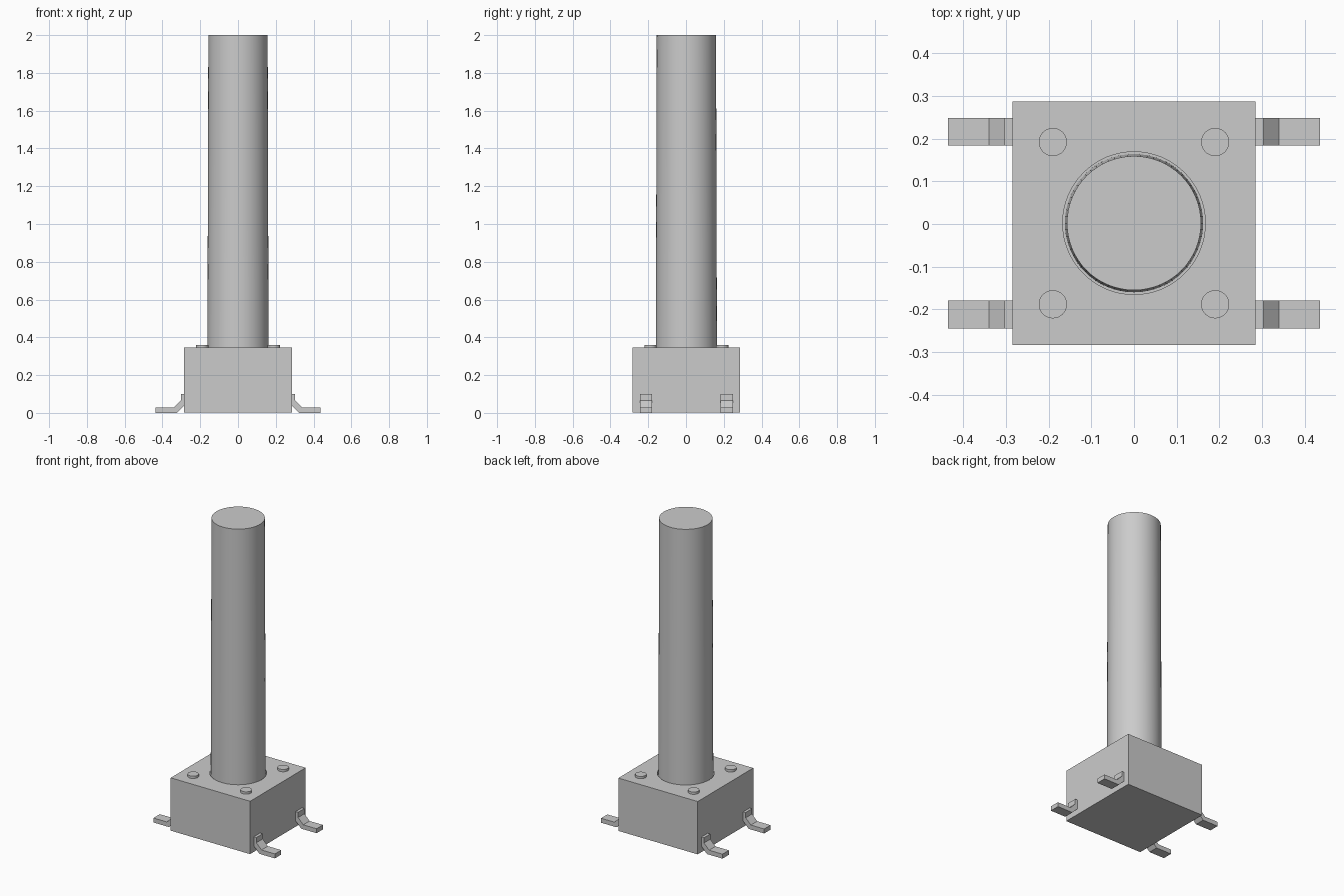
import bpy, bmesh, math

old = bpy.data.objects.get("Cube")
if old:
    bpy.data.objects.remove(old, do_unlink=True)

grey = bpy.data.materials.new("light_grey")
grey.use_nodes = True
colour = (0.6, 0.6, 0.6, 1)
grey.diffuse_color = colour
grey.node_tree.nodes["Principled BSDF"].inputs["Base Color"].default_value = colour

CY = 0.002  # housing centre in y


def finish(name, bm, smooth=False):
    bmesh.ops.recalc_face_normals(bm, faces=bm.faces)
    mesh = bpy.data.meshes.new(name)
    bm.to_mesh(mesh)
    bm.free()
    mesh.materials.append(grey)
    obj = bpy.data.objects.new(name, mesh)
    bpy.context.collection.objects.link(obj)
    if smooth:
        bpy.ops.object.select_all(action='DESELECT')
        obj.select_set(True)
        bpy.context.view_layer.objects.active = obj
        bpy.ops.object.shade_smooth_by_angle(angle=math.radians(35))
    return obj


def cylinder(name, x, y, z0, z1, r0, r1, sides):
    bm = bmesh.new()
    bmesh.ops.create_cone(bm, cap_ends=True, segments=sides,
                          radius1=r0, radius2=r1, depth=z1 - z0)
    bmesh.ops.translate(bm, vec=(x, y, (z0 + z1) / 2), verts=bm.verts)
    return finish(name, bm, True)


# Housing block with a round recess for the plunger
bm = bmesh.new()
bmesh.ops.create_cube(bm, size=1)
bmesh.ops.scale(bm, vec=(0.57, 0.57, 0.343), verts=bm.verts)
bmesh.ops.translate(bm, vec=(0, CY, 0.1735), verts=bm.verts)
housing = finish("housing", bm)
cutter = cylinder("recess_cutter", 0, CY, 0.32, 0.4, 0.167, 0.167, 64)
cutter.hide_render = True
cutter.hide_viewport = True
cut = housing.modifiers.new("recess", 'BOOLEAN')
cut.operation = 'DIFFERENCE'
cut.solver = 'EXACT'
cut.object = cutter

# Tall, slightly tapered plunger
cylinder("plunger", 0, CY, 0.31, 2.0, 0.162, 0.157, 64)

# Corner rivets and bent legs
leg_profile = [(0.28, 0.1), (0.303, 0.1), (0.303, 0.066), (0.34, 0.029),
               (0.436, 0.029), (0.436, 0), (0.325, 0), (0.28, 0.045)]
for sx, side in ((-1, "right"), (1, "left")):
    for sy, end in ((-1, "front"), (1, "back")):
        cylinder(f"rivet_{end}_{side}", sx * 0.19, CY + sy * 0.19,
                 0.335, 0.36, 0.033, 0.033, 32)
        bm = bmesh.new()
        y = CY + sy * 0.214
        face = bm.faces.new([bm.verts.new((sx * px, y - 0.0325, pz))
                             for px, pz in leg_profile])
        new = bmesh.ops.extrude_face_region(bm, geom=[face])["geom"]
        bmesh.ops.translate(bm, vec=(0, 0.065, 0), verts=[
            v for v in new if isinstance(v, bmesh.types.BMVert)])
        finish(f"leg_{end}_{side}", bm)
